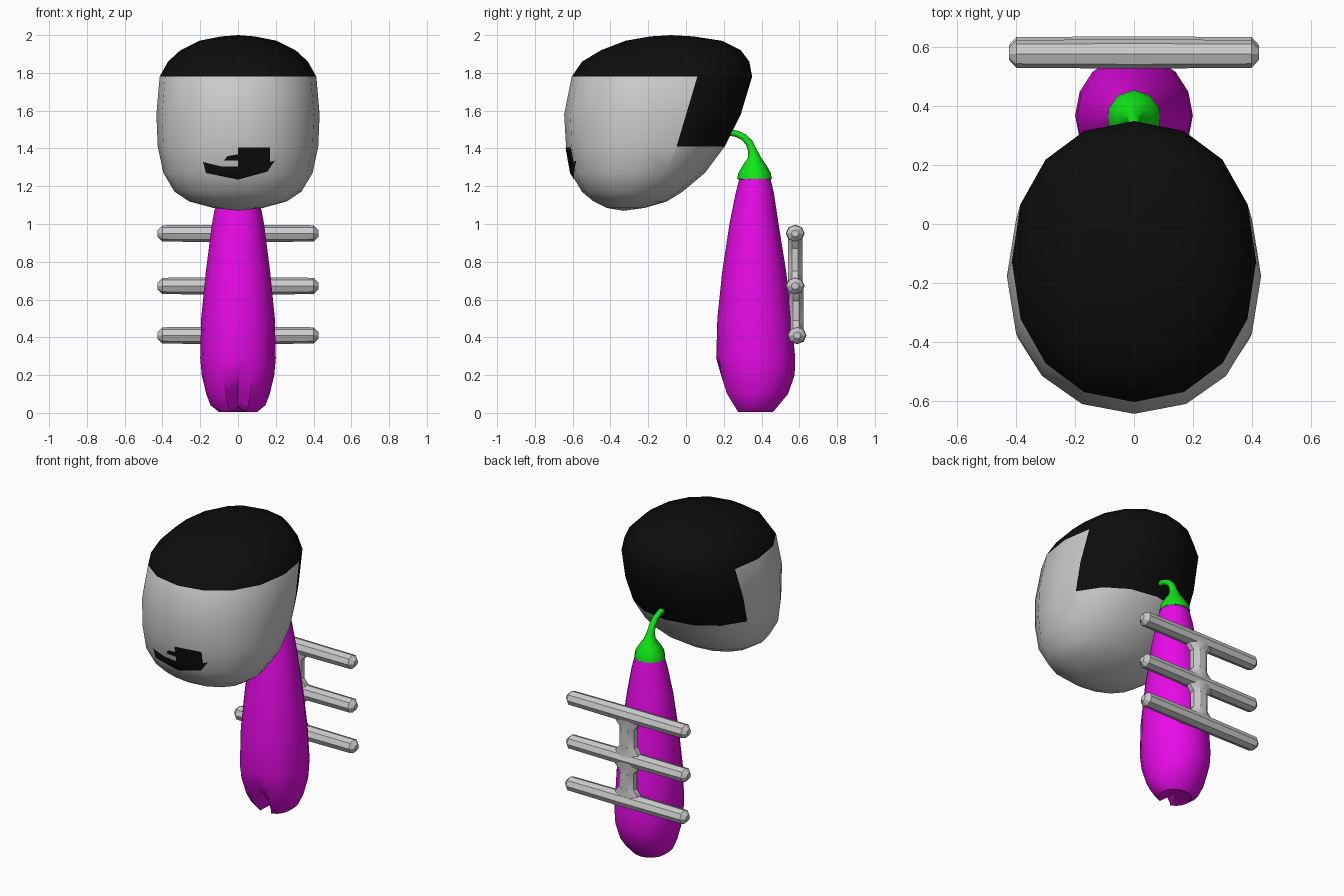
import bpy, bmesh
from math import sin, cos, pi, radians
from mathutils import Vector
from mathutils.bvhtree import BVHTree

if "Cube" in bpy.data.objects:
    bpy.data.objects.remove(bpy.data.objects["Cube"])


def material(name, color):
    m = bpy.data.materials.new(name)
    m.diffuse_color = (*color, 1)
    m.use_nodes = True
    m.node_tree.nodes["Principled BSDF"].inputs["Base Color"].default_value = m.diffuse_color
    return m


black = material("black", (0.004, 0.004, 0.004))
purple = material("purple", (0.8, 0.003, 0.8))
green = material("green", (0.005, 0.8, 0.008))


def ring(c, u, v, n, power=1.0, turn=0.0):
    """Points of a (super)ellipse round c with half axes u and v."""
    def p(t):
        return abs(t) ** power * (1 if t >= 0 else -1)
    c, u, v = Vector(c), Vector(u), Vector(v)
    return [c + u * p(sin(2 * pi * (i + turn) / n)) - v * p(cos(2 * pi * (i + turn) / n))
            for i in range(n)]


def loft(rings, start=None, end=None):
    """Skin the rings; close each end with a pole or a flat cap."""
    bm = bmesh.new()
    rows = [[bm.verts.new(p) for p in r] for r in rings]
    n = len(rows[0])
    for a, b in zip(rows, rows[1:]):
        for i in range(n):
            j = (i + 1) % n
            bm.faces.new((a[i], a[j], b[j], b[i]))
    for row, pole in ((rows[0], start), (rows[-1], end)):
        if pole is None:
            bm.faces.new(row)
        else:
            tip = bm.verts.new(pole)
            for i in range(n):
                bm.faces.new((row[i], row[(i + 1) % n], tip))
    bmesh.ops.recalc_face_normals(bm, faces=bm.faces)
    return bm


def finish(bm, name, mats=(), angle=50):
    me = bpy.data.meshes.new(name)
    bm.to_mesh(me)
    bm.free()
    for m in mats:
        me.materials.append(m)
    ob = bpy.data.objects.new(name, me)
    bpy.context.collection.objects.link(ob)
    bpy.ops.object.select_all(action='DESELECT')
    ob.select_set(True)
    bpy.context.view_layer.objects.active = ob
    bpy.ops.object.shade_smooth_by_angle(angle=radians(angle))
    return ob


def level(z, yf, yb, w, n=16, power=1.0):
    return ring((0, (yf + yb) / 2, z), (w, 0, 0), (0, (yb - yf) / 2, 0), n, power)


# Head: z, front y, back y, half width
head_levels = [
    (1.085, -.42, -.22, .13), (1.12, -.49, -.10, .26), (1.17, -.55, -.02, .335),
    (1.27, -.61, .10, .395), (1.41, -.635, .205, .425), (1.58, -.645, .29, .432),
    (1.78, -.605, .35, .415), (1.86, -.55, .335, .37), (1.92, -.45, .29, .305),
    (1.97, -.32, .19, .205), (1.993, -.19, .04, .09)]
head = loft([level(*l, power=0.93) for l in head_levels], (0, -.33, 1.07), (0, -.08, 2.0))

# Hairline: cut the sloping edge at the sides, then paint crown and nape
band = [f for f in head.faces if 1.41 < f.calc_center_median().z < 1.78]
geom = band + list({e for f in band for e in f.edges}) + list({v for f in band for v in f.verts})
slope = Vector((0, .37, -.11))
edge = Vector((0, .06, 1.78))
bmesh.ops.bisect_plane(head, geom=geom, plane_co=edge, plane_no=slope, dist=1e-5)
for f in head.faces:
    c = f.calc_center_median()
    if c.z > 1.78 or (c.z > 1.41 and (c - edge).dot(slope) > 0):
        f.material_index = 1
tree = BVHTree.FromBMesh(head)
finish(head, "head", (material("skin", (0.8, 0.8, 0.8)), black))

# Mouth: two flat halves pressed onto the face
left = [(0, 1.235), (0, 1.305), (-.09, 1.305), (-.185, 1.328), (-.17, 1.27)]
sliver = [(0, 1.335), (0, 1.368), (-.055, 1.36), (-.075, 1.335)]
right = [(0, 1.235), (.155, 1.277), (.195, 1.335), (.17, 1.328), (.17, 1.405), (0, 1.405)]
mouth = bmesh.new()
for outline in (left, sliver, right):
    f = mouth.faces.new([mouth.verts.new((x, -1, z)) for x, z in outline])
    f.normal_update()
    if f.normal.y > 0:
        f.normal_flip()
bmesh.ops.triangulate(mouth, faces=mouth.faces)
bmesh.ops.subdivide_edges(mouth, edges=mouth.edges, cuts=4, use_grid_fill=True)
for v in mouth.verts:
    hit = tree.ray_cast(Vector((v.co.x, -2, v.co.z)), Vector((0, 1, 0)))[0]
    v.co.y = hit.y - .004
finish(mouth, "mouth", (black,))

# Body: tapered fruit with a cleft low on the front
body_levels = [
    (.004, .27, .46, .10), (.04, .245, .49, .145), (.10, .205, .54, .168),
    (.20, .17, .575, .192), (.29, .16, .578, .2), (.5, .166, .56, .195),
    (.75, .192, .53, .17), (1.0, .23, .49, .138), (1.16, .262, .466, .108),
    (1.25, .285, .445, .085)]
body = loft([level(*l) for l in body_levels], (0, .38, .03))
for v in body.verts:
    if abs(v.co.x) < .01 and v.co.y < .375 and v.co.z < .25:
        v.co.y += .09 * (.25 - v.co.z) / .25
        v.co.z += .03
finish(body, "body", (purple,))

# Stalk: calyx that narrows into a forward-curling stem
stalk = [level(z, .363 - r, .363 + r, r, 10) for z, r in
         ((1.235, .08), (1.238, .092), (1.27, .086), (1.31, .063), (1.35, .035))]
for y, z, a, r in ((.352, 1.39, .25, .023), (.335, 1.43, .55, .02),
                   (.305, 1.46, .9, .018), (.27, 1.477, 1.2, .017), (.23, 1.485, 1.35, .017)):
    stalk.append(ring((0, y, z), (r, 0, 0), (0, r * cos(a), r * sin(a)), 10))
finish(loft(stalk), "stalk", (green,))

# Rack: three eight-sided bars behind the body
for name, y, z in (("top", .578, .95), ("middle", .578, .672), ("bottom", .588, .41)):
    rings = [ring((x, y, z), (0, r, 0), (0, 0, r * .92), 8)
             for x, r in ((-.425, .02), (-.4, .047), (0, .05), (.4, .047), (.425, .02))]
    finish(loft(rings), name + "_bar", angle=30)

# Posts between the bars, flared where they join
for name, lo, hi, y in (("upper", .672, .95, .578), ("lower", .41, .672, .583)):
    rings = [ring((0, y, z), (w, 0, 0), (0, .042, 0), 8, turn=.5)
             for z, w in ((lo, .1), (lo + .045, .085), (lo + .08, .055),
                          (hi - .08, .055), (hi - .045, .085), (hi, .1))]
    finish(loft(rings), name + "_post", angle=30)
